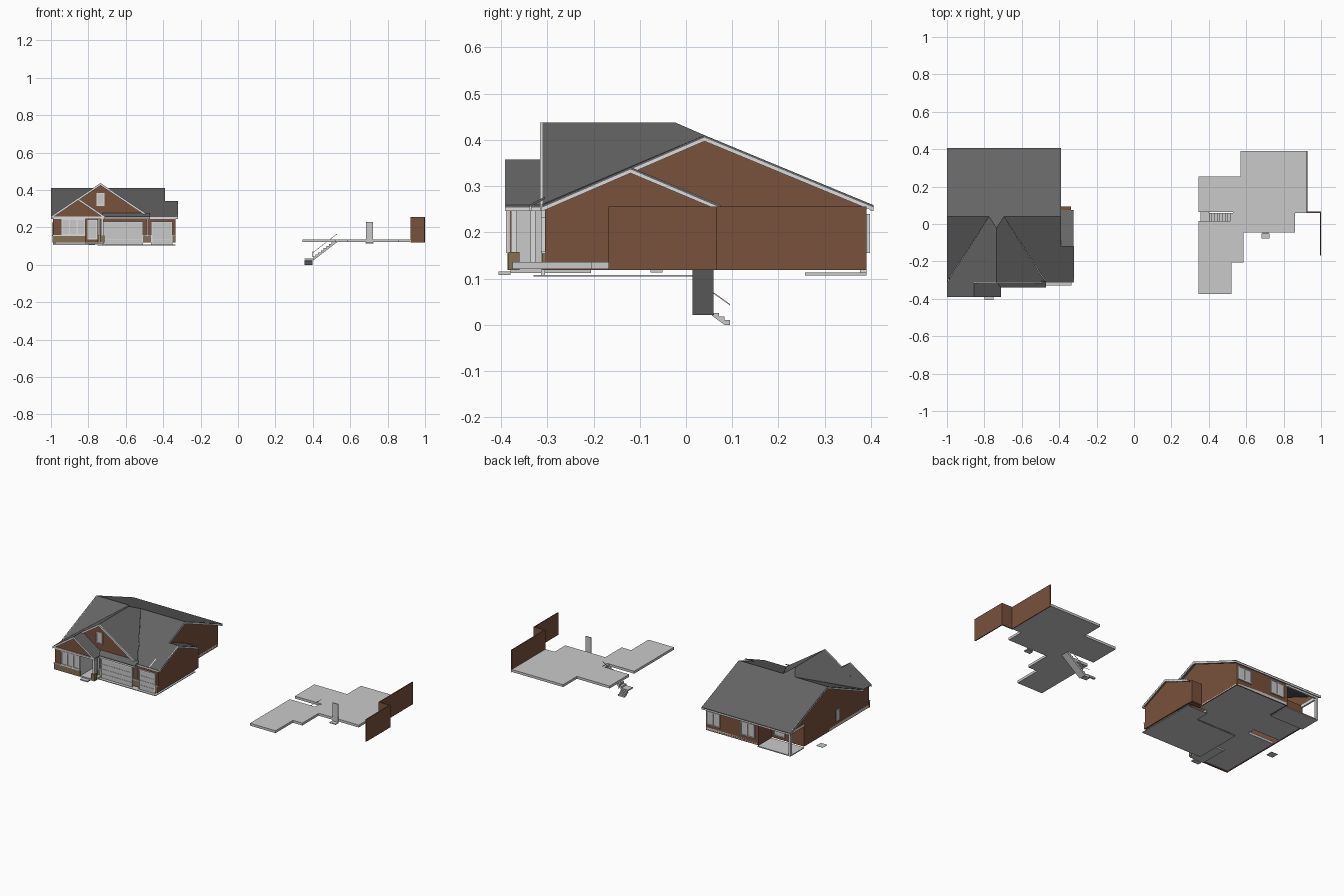
import bpy, bmesh
from mathutils import Vector

if "Cube" in bpy.data.objects:
    bpy.data.objects.remove(bpy.data.objects["Cube"])


def mat(name, r, g, b):
    m = bpy.data.materials.new(name)
    m.diffuse_color = (r, g, b, 1)
    m.use_nodes = True
    m.node_tree.nodes["Principled BSDF"].inputs["Base Color"].default_value = m.diffuse_color
    return m


BRICK = mat("brown_brick", 0.19, 0.083, 0.046)
STONE = mat("tan_stone", 0.24, 0.165, 0.09)
ROOF = mat("grey_shingle", 0.13, 0.13, 0.13)
TRIM = mat("white_trim", 0.72, 0.72, 0.72)
PALE = mat("pale_grey", 0.59, 0.59, 0.59)
DX = -1.335      # shift from the separate floor fragment to the house


def prism(name, pts, off, m):
    """Extrude a flat polygon along the vector off."""
    bm = bmesh.new()
    off = Vector(off)
    a = [bm.verts.new(p) for p in pts]
    b = [bm.verts.new(Vector(p) + off) for p in pts]
    n = len(a)
    bm.faces.new(a)
    bm.faces.new(b[::-1])
    for i in range(n):
        bm.faces.new((a[i], b[i], b[(i + 1) % n], a[(i + 1) % n]))
    bmesh.ops.recalc_face_normals(bm, faces=bm.faces)
    me = bpy.data.meshes.new(name)
    bm.to_mesh(me)
    bm.free()
    me.materials.append(m)
    ob = bpy.data.objects.new(name, me)
    bpy.context.collection.objects.link(ob)
    return ob


def box(name, x0, x1, y0, y1, z0, z1, m):
    return prism(name, [(x0, y0, z0), (x1, y0, z0), (x1, y1, z0), (x0, y1, z0)], (0, 0, z1 - z0), m)


def roof(name, pts):
    return prism(name, pts, (0, 0, -0.005), ROOF)


def band(name, p, q, off, m=TRIM, h=0.013):
    """Sloping trim board between two points."""
    p, q = Vector(p), Vector(q)
    d = Vector((0, 0, -h))
    return prism(name, [p, q, q + d, p + d], off, m)


def window(name, x0, x1, y, z0, z1, panes, s):
    """Framed window on a front (s=-1) or back (s=1) wall."""
    f = 0.006
    box(name + "_glass", x0, x1, min(y, y + s * .004), max(y, y + s * .004), z0, z1, PALE)
    ya, yb = min(y, y + s * .008), max(y, y + s * .008)
    for z in (z0, z1 - f):
        box(name + "_rail", x0, x1, ya, yb, z, z + f, TRIM)
    for i in range(panes + 1):
        x = x0 + (x1 - x0 - f) * i / panes
        box(name + "_stile", x, x + f, ya, yb, z0, z1, TRIM)


# --- floor slabs: one under the house, one as a separate fragment
plan = [(.345, -.375), (.52, -.375), (.52, -.205), (.585, -.205), (.585, -.045), (.86, -.045),
        (.86, .06), (.925, .06), (.925, .39), (.57, .39), (.57, .255), (.345, .255),
        (.345, .065), (.53, .065), (.53, .015), (.345, .015)]
for nm, dx in (("fragment_floor", 0), ("house_floor", DX)):
    prism(nm, [(x + dx, y, .121) for x, y in plan], (0, 0, .015), PALE)
box("garage_floor", -.75, -.335, -.33, -.03, .104, .108, PALE)
box("garage_rear_floor", -.475, -.335, -.03, .06, .104, .108, PALE)
box("back_patio", -.99, -.765, .257, .39, .107, .113, PALE)
box("front_porch_floor", -.815, -.72, -.38, -.205, .112, .122, PALE)
box("front_step", -.80, -.75, -.405, -.38, .108, .115, PALE)

# --- house walls
Z0, Z1, T = .118, .256, .006
box("left_wall", -.99, -.99 + T, -.375, .257, Z0, Z1, BRICK)
box("right_wall", -.41 - T, -.41, .06, .39, Z0, Z1, BRICK)
box("side_garage_wall", -.335 - T, -.335, -.305, .065, Z0, Z1, BRICK)
box("side_garage_back_wall", -.41, -.335, .059, .065, Z0, Z1, BRICK)
box("side_bump", -.405, -.337, .065, .094, Z0, .25, BRICK)
box("back_wall", -.765, -.41, .39 - T, .39, Z0, Z1, BRICK)
box("patio_back_wall", -.99, -.765, .251, .257, Z0, Z1, BRICK)
box("patio_side_wall", -.771, -.765, .257, .39, Z0, Z1, BRICK)
box("front_room_wall", -.99, -.815, -.381, -.375, Z0, Z1, BRICK)
box("front_room_side", -.821, -.815, -.375, -.205, Z0, Z1, PALE)
box("entry_wall", -.815, -.745, -.211, -.205, Z0, Z1, BRICK)
box("garage_side_wall", -.75, -.744, -.305, -.205, Z0, Z1, BRICK)
box("garage_front_wall", -.75, -.335, -.305, -.299, Z0, Z1, BRICK)


# --- gable walls
def gable_x(name, x, ya, yp, yb, zp):
    prism(name, [(x, ya, Z1), (x, yp, zp), (x, yb, Z1)], (T, 0, 0), BRICK)


def gable_y(name, y, xa, xp, xb, zp):
    prism(name, [(xa, y, Z1), (xp, y, zp), (xb, y, Z1)], (0, T, 0), BRICK)


gable_x("left_gable", -.99, -.30, .04, .39, .402)
gable_x("right_gable", -.416, -.30, .04, .39, .402)
gable_x("side_gable", -.341, -.30, -.12, .065, .333)
gable_y("main_front_gable", -.305, -.99, -.735, -.48, .430)
gable_y("porch_gable", -.381, -.99, -.855, -.72, .350)

# --- roof planes
E = .259
roof("back_roof", [(-1, .405, E), (-.39, .405, E), (-.39, .04, .41), (-.695, .04, .41),
                   (-.735, -.022, .437), (-.775, .04, .41), (-1, .04, .41)])
roof("front_left_roof", [(-1, -.31, E), (-.775, .04, .41), (-1, .04, .41)])
roof("front_right_roof", [(-.47, -.31, E), (-.32, -.31, E), (-.32, -.12, .341), (-.39, -.12, .341),
                          (-.39, .04, .41), (-.695, .04, .41)])
roof("side_back_roof", [(-.32, -.12, .341), (-.32, .075, .258), (-.41, .075, .258), (-.41, -.12, .341)])
roof("gable_left_roof", [(-.735, -.315, .437), (-.735, -.022, .437), (-.775, .04, .41), (-1, -.315, E)])
roof("gable_right_roof", [(-.735, -.315, .437), (-.735, -.022, .437), (-.695, .04, .41), (-.47, -.315, E)])
roof("porch_left_roof", [(-1, -.39, E), (-.855, -.39, .357), (-.855, -.31, .357), (-1, -.31, E)])
roof("porch_right_roof", [(-.712, -.39, E), (-.855, -.39, .357), (-.855, -.30, .357), (-.712, -.30, E)])
roof("garage_pent_roof", [(-.725, -.34, E), (-.47, -.34, E), (-.47, -.305, .277), (-.725, -.305, .277)])

# --- rake boards and fascias
for nm, x in (("left_rake", -1), ("right_rake", -.396)):
    band(nm, (x, .405, E), (x, .04, .41), (.006, 0, 0))
    band(nm, (x, -.31, E), (x, .04, .41), (.006, 0, 0))
band("side_rake", (-.326, -.31, E), (-.326, -.12, .341), (.006, 0, 0))
band("side_rake", (-.326, .075, E), (-.326, -.12, .341), (.006, 0, 0))
for nm, y, xp, zp, xs in (("gable_rake", -.316, -.735, .437, (-1, -.47)),
                          ("porch_rake", -.391, -.855, .357, (-1, -.712))):
    for x in xs:
        band(nm, (x, y, E), (xp, y, zp), (0, .006, 0))
for nm, x0, x1, y in (("back_fascia", -1, -.39, .399), ("pent_fascia", -.725, -.47, -.34),
                      ("side_fascia", -.47, -.32, -.312), ("porch_frieze", -.99, -.715, -.386)):
    box(nm, x0, x1, y, y + .006, .246, .257, TRIM)
box("porch_side_beam", -.725, -.715, -.38, -.305, .246, .257, TRIM)
box("patio_side_beam", -.99, -.98, .257, .39, .242, .257, TRIM)
box("patio_back_beam", -.99, -.765, .38, .39, .242, .257, TRIM)

# --- posts
box("patio_post", -.99, -.976, .376, .39, .113, .245, TRIM)
box("porch_post", -.732, -.720, -.378, -.366, .122, .25, TRIM)
box("porch_post_base", -.738, -.715, -.384, -.36, .118, .157, STONE)
box("porch_pilaster", -.744, -.735, -.336, -.326, .112, .25, TRIM)
box("garage_corner_trim", -.747, -.737, -.31, -.298, .112, .25, TRIM)

# --- stone base on the front walls
for x0, x1, y in ((-.992, -.815, -.386), (-.745, -.722, -.311), (-.507, -.463, -.311), (-.352, -.333, -.311)):
    box("stone_base", x0, x1, y, y + .006, .118, .155, STONE)
    box("stone_cap", x0, x1, y - .003, y + .006, .155, .159, TRIM)

# --- doors and windows
def garage_door(x0, x1, z1):
    box("garage_door", x0, x1, -.311, -.305, .106, z1, PALE)
    for i in range(1, 4):
        z = .106 + (z1 - .106) * i / 4
        box("door_rib", x0, x1, -.313, -.311, z - .002, z, TRIM)
    for x in (x0 - .006, x1):
        box("door_jamb", x, x + .006, -.314, -.305, .106, z1, TRIM)
    box("door_head", x0 - .006, x1 + .006, -.314, -.305, z1, z1 + .007, TRIM)


garage_door(-.720, -.513, .225)
garage_door(-.458, -.356, .225)
box("garage_pier_trim", -.488, -.480, -.314, -.305, .159, .25, TRIM)
window("front_window", -.945, -.815, -.381, .159, .246, 3, -1)
window("attic_window", -.757, -.713, -.305, .315, .385, 1, -1)
window("back_window_right", -.51, -.415, .39, .155, .24, 2, 1)
window("back_window_left", -.745, -.65, .39, .155, .24, 2, 1)
window("patio_door", -.86, -.785, .257, .136, .235, 2, 1)
window("entry_door", -.805, -.752, -.211, .136, .24, 1, -1)
box("left_window", -.995, -.99, -.09, -.055, .155, .225, PALE)
box("inner_garage_door", -.65, -.615, -.05, -.045, .12, .23, PALE)

# --- separate wall fragment, door and step
box("fragment_wall_back", .922, .928, .06, .39, Z0, Z1, BRICK)
box("fragment_wall_jog", .925, 1, .06, .066, Z0, Z1, BRICK)
box("fragment_wall_front", .994, 1, -.168, .066, Z0, Z1, BRICK)
box("fragment_door", .684, .722, -.051, -.045, .118, .23, PALE)
box("fragment_door_step", .682, .724, -.077, -.051, .113, .118, PALE)

# --- stairs: long flight, landing, short flight
N = 9
prof = []
for i in range(N):
    x, z = .40 + .13 * i / N, .033 + .1 * i / N
    prof += [(x, .014, z), (x, .014, z + .1 / N)]
prof += [(.53, .014, .133), (.53, .014, .121), (.40, .014, .021)]
prism("long_flight", prof, (0, .046, 0), PALE)
box("stair_landing", .355, .40, .014, .06, .027, .034, PALE)
prof = []
for i in range(3):
    y, z = .06 + .035 * i / 3, .026 - .008 * i
    prof += [(.356, y, z), (.356, y + .035 / 3, z)]
prof += [(.356, .095, 0), (.356, .083, 0), (.356, .056, .02)]
prism("short_flight", prof, (.043, 0, 0), PALE)
band("long_handrail", (.40, .058, .066), (.53, .058, .167), (0, .002, 0), PALE, .003)
band("short_handrail", (.399, .06, .07), (.399, .095, .045), (.002, 0, 0), PALE, .003)
box("house_stair_landing", -.98, -.935, .014, .06, .033, .034, PALE)
